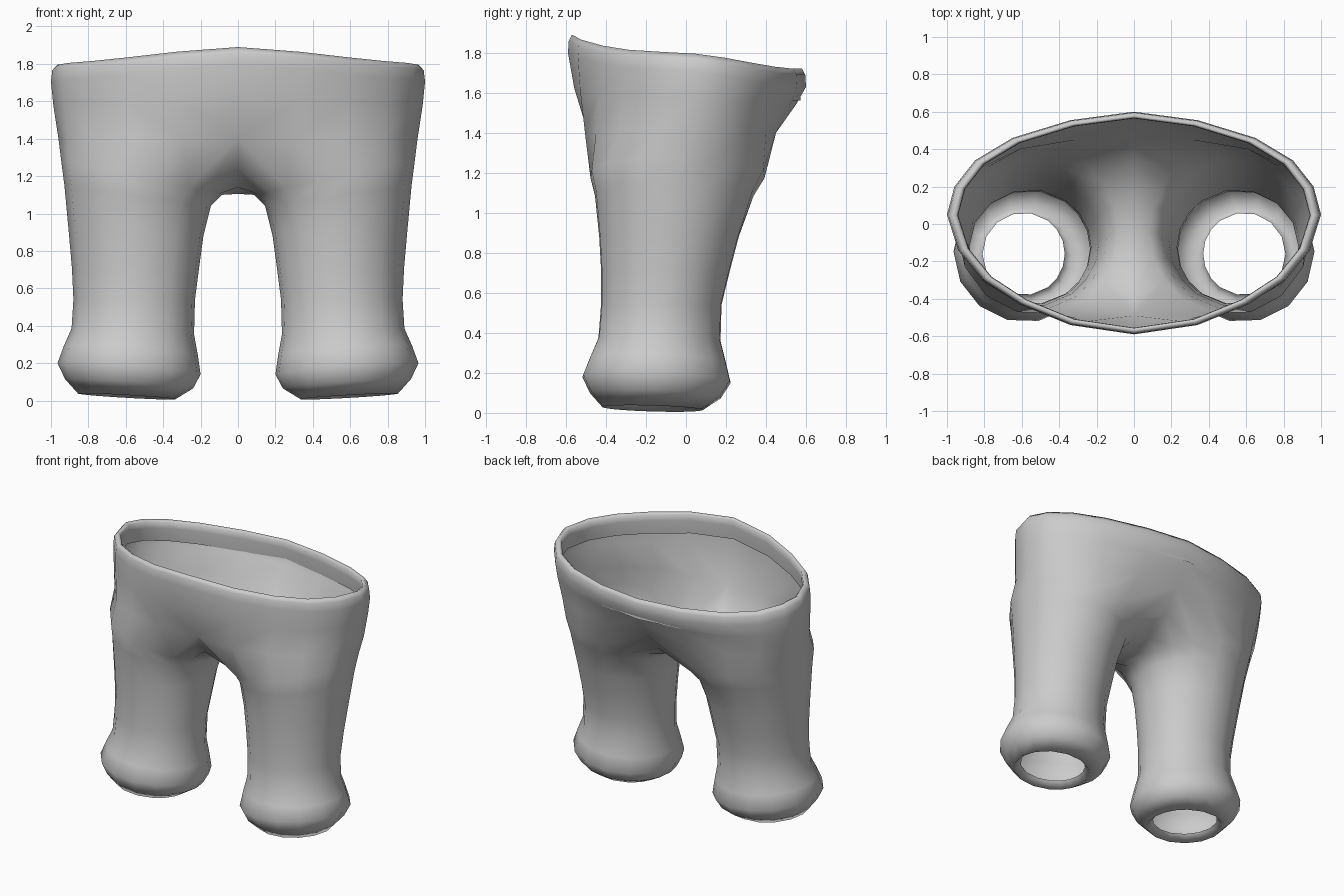
import bpy, bmesh
from math import sin, cos, radians
from mathutils import Vector

cube = bpy.data.objects.get("Cube")
if cube:
    bpy.data.objects.remove(cube)

mat = bpy.data.materials.new("plain_grey_cloth")
mat.use_nodes = True
grey = (0.6, 0.6, 0.6, 1)
mat.diffuse_color = grey
mat.node_tree.nodes["Principled BSDF"].inputs["Base Color"].default_value = grey

OUTER, INNER = 10, 6       # steps around the outside and the inseam of a leg
SIDES = OUTER + INNER
HALF = 126                 # angle where the outside meets the inseam


def leg_ring(z, x_in, x_out, y_front, y_back, tilt=0.0, lift=0.0):
    """Oval ring around the left leg; tilt leans it, lift raises its outer side."""
    ring = []
    for j in range(SIDES):
        if j <= OUTER:
            a = radians(-HALF + 2 * HALF * j / OUTER)
        else:
            a = radians(HALF + (360 - 2 * HALF) * (j - OUTER) / INNER)
        ring.append(Vector((
            (x_in + x_out) / 2 + (x_out - x_in) / 2 * cos(a),
            (y_front + y_back) / 2 + (y_back - y_front) / 2 * sin(a),
            z + tilt * (cos(a) - 0.5 * sin(a)) + lift * (1 + cos(a)) / 2)))
    return ring


# Leg, from the folded hem up to the thigh
legs = [
    leg_ring(0.07, 0.37, 0.81, -0.38, 0.06, 0.014),
    leg_ring(0.022, 0.335, 0.855, -0.42, 0.085, 0.015),
    leg_ring(0.09, 0.24, 0.925, -0.485, 0.18, 0.025),
    leg_ring(0.17, 0.2, 0.965, -0.525, 0.23, 0.03),
    leg_ring(0.27, 0.215, 0.93, -0.485, 0.205, 0.025),
    leg_ring(0.37, 0.235, 0.89, -0.443, 0.178, 0.015),
    leg_ring(0.54, 0.23, 0.88, -0.43, 0.183),
    leg_ring(0.71, 0.208, 0.888, -0.43, 0.225),
    leg_ring(0.88, 0.185, 0.903, -0.44, 0.27),
    leg_ring(1.04, 0.145, 0.928, -0.462, 0.345, 0, 0.11),
    leg_ring(1.1, 0.085, 0.945, -0.485, 0.4, 0, 0.18),
]

# Hip ring (front centre to back centre) and the crotch curve that closes it
hip = [Vector((x, y, 1.4)) for x, y in (
    (0, -.49), (.3, -.505), (.56, -.45), (.78, -.335), (.91, -.17), (.96, .02),
    (.93, .17), (.82, .3), (.61, .4), (.31, .45), (0, .45))]
crotch = [Vector((0, y, z)) for y, z in (
    (.33, 1.25), (.16, 1.14), (-.06, 1.105), (-.26, 1.14), (-.4, 1.25))]

# Waist outline, higher at the front
waist = [Vector(p) for p in (
    (0, -.59, 1.89), (.34, -.54, 1.865), (.61, -.43, 1.835), (.81, -.3, 1.815),
    (.94, -.14, 1.805), (1, .05, 1.795), (.96, .2, 1.775), (.85, .34, 1.75),
    (.65, .46, 1.73), (.34, .555, 1.72), (0, .6, 1.72))]


def waist_ring(scale, drop):
    return [Vector((p.x * scale, p.y * scale, p.z - drop)) for p in waist]


belly = []
for h, w in zip(hip, waist):
    p = h.lerp(w, 0.68)
    p.z = h.z + (w.z - h.z) * 0.45
    belly.append(p)

# Rounded rim folded into the inside
torso = [belly, waist_ring(1.0, 0.09), waist_ring(0.993, 0.03),
         waist_ring(0.967, 0.0), waist_ring(0.943, 0.015),
         waist_ring(0.94, 0.06), waist_ring(0.955, 0.16)]

bm = bmesh.new()


def add_ring(points):
    return [bm.verts.new(p) for p in points]


def bridge(low, high, count):
    for j in range(count):
        k = (j + 1) % len(low)
        bm.faces.new((low[j], low[k], high[k], high[j]))


rows = [add_ring(r) for r in legs + [hip + crotch]]
for low, high in zip(rows, rows[1:]):
    bridge(low, high, SIDES)
low = rows[-1]
for ring in torso:
    high = add_ring(ring)
    bridge(low, high, OUTER)
    low = high

mesh = bpy.data.meshes.new("trousers")
bm.to_mesh(mesh)
bm.free()
mesh.materials.append(mat)
trousers = bpy.data.objects.new("trousers", mesh)
bpy.context.collection.objects.link(trousers)

# Right half
mirror = trousers.modifiers.new("mirror", 'MIRROR')
mirror.use_axis[0] = True
mirror.use_clip = True
mirror.merge_threshold = 0.001

for poly in mesh.polygons:
    poly.use_smooth = True
